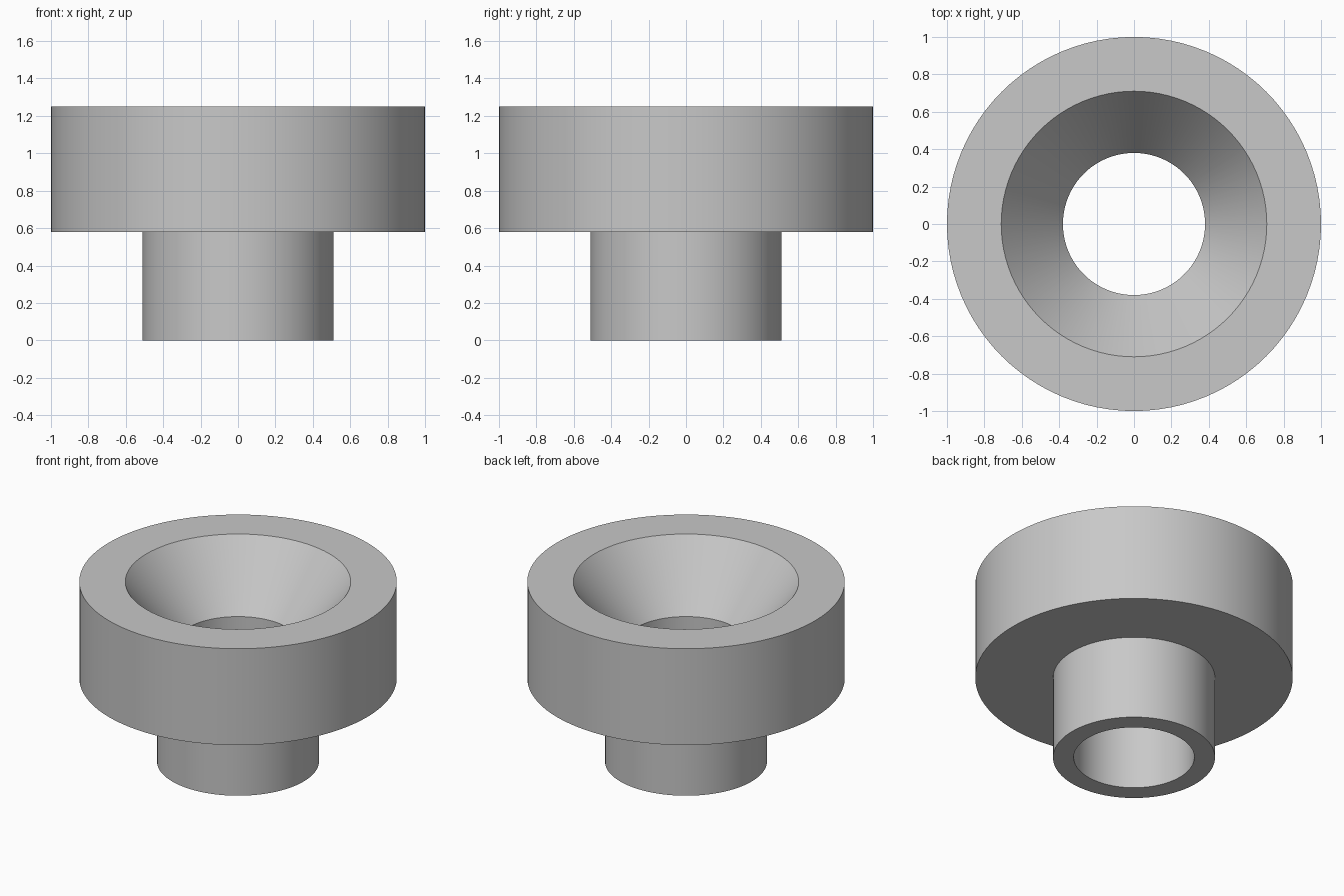
import bpy, bmesh, math

if "Cube" in bpy.data.objects:
    bpy.data.objects.remove(bpy.data.objects["Cube"])

SEGMENTS = 96

grey = bpy.data.materials.new("light_grey")
grey.diffuse_color = (0.58, 0.58, 0.58, 1)
grey.use_nodes = True
grey.node_tree.nodes["Principled BSDF"].inputs["Base Color"].default_value = grey.diffuse_color


def lathe(name, profile, material):
    """Spin a closed (radius, z) profile around the z axis."""
    bm = bmesh.new()
    verts = [bm.verts.new((r, 0, z)) for r, z in profile]
    edges = [bm.edges.new((a, b)) for a, b in zip(verts, verts[1:] + verts[:1])]
    bmesh.ops.spin(bm, geom=verts + edges, cent=(0, 0, 0), axis=(0, 0, 1),
                   angle=2 * math.pi, steps=SEGMENTS, use_duplicate=False)
    bmesh.ops.remove_doubles(bm, verts=bm.verts, dist=1e-4)
    bmesh.ops.recalc_face_normals(bm, faces=bm.faces)
    mesh = bpy.data.meshes.new(name)
    bm.to_mesh(mesh)
    bm.free()
    mesh.materials.append(material)
    obj = bpy.data.objects.new(name, mesh)
    bpy.context.collection.objects.link(obj)
    bpy.context.view_layer.objects.active = obj
    obj.select_set(True)
    bpy.ops.object.shade_smooth_by_angle(angle=math.radians(30))
    obj.select_set(False)
    return obj


# Stepped bushing: narrow stem, wide collar, conical countersink, straight bore
lathe("countersunk_bushing", [
    (0.38, 0.0), (0.51, 0.0),      # stem foot
    (0.51, 0.58), (1.0, 0.58),     # step under the collar
    (1.0, 1.25), (0.71, 1.25),     # collar side and top rim
    (0.38, 0.83),                  # bottom of the countersink
], grey)
